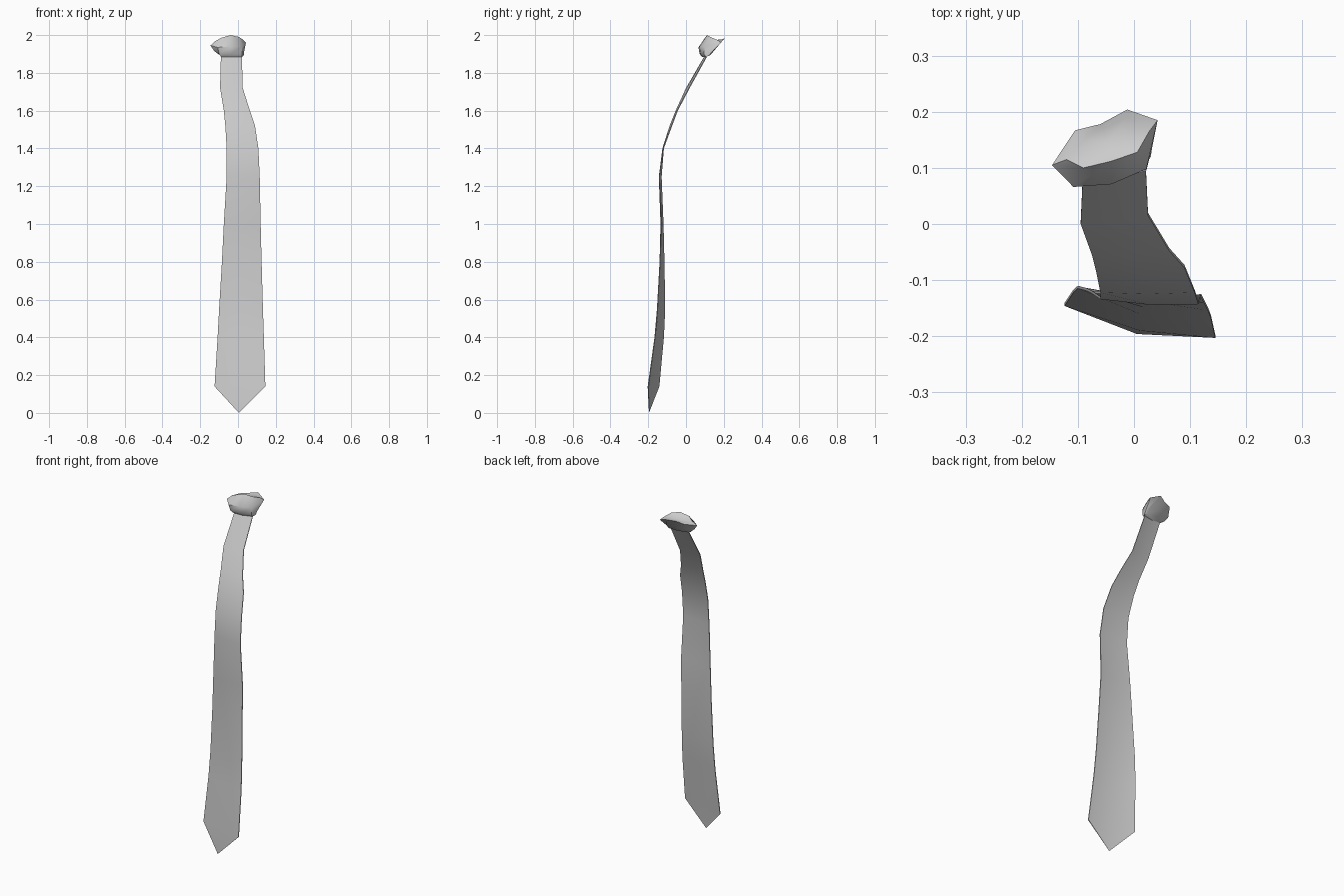
import bpy
import bmesh
from mathutils import Vector

cube = bpy.data.objects.get("Cube")
if cube:
    bpy.data.objects.remove(cube, do_unlink=True)


def make_material(name, colour):
    material = bpy.data.materials.new(name)
    material.use_nodes = True
    material.diffuse_color = colour
    shader = next(n for n in material.node_tree.nodes if n.type == 'BSDF_PRINCIPLED')
    shader.inputs["Base Color"].default_value = colour
    return material


cloth = make_material("light grey cloth", (0.6, 0.6, 0.6, 1))


def finish(name, bm, sharp_angle):
    """Turn the bmesh into a smooth shaded object with consistent normals."""
    bmesh.ops.recalc_face_normals(bm, faces=bm.faces)
    mesh = bpy.data.meshes.new(name)
    bm.to_mesh(mesh)
    bm.free()
    mesh.materials.append(cloth)
    obj = bpy.data.objects.new(name, mesh)
    bpy.context.collection.objects.link(obj)
    bpy.ops.object.select_all(action='DESELECT')
    bpy.context.view_layer.objects.active = obj
    obj.select_set(True)
    bpy.ops.object.shade_smooth_by_angle(angle=sharp_angle)
    return obj


def bridge(bm, first, second, closed):
    """Join two rows of vertices with quads."""
    count = len(first)
    for i in range(count if closed else count - 1):
        j = (i + 1) % count
        bm.faces.new((first[i], first[j], second[j], second[i]))


# Hanging blade: height, then x of both edges, then y of edge, middle, edge
blade_rows = [
    (1.91, -.09, .02, .11, .11, .12),
    (1.72, -.095, .025, 0, .005, .015),
    (1.6, -.075, .063, -.055, -.055, -.048),
    (1.52, -.067, .09, -.087, -.087, -.078),
    (1.4, -.06, .108, -.122, -.125, -.122),
    (1.25, -.06, .115, -.134, -.144, -.143),
    (1, -.075, .12, -.124, -.135, -.13),
    (.8, -.085, .125, -.119, -.137, -.14),
    (.55, -.1, .132, -.115, -.148, -.154),
    (.4, -.108, .137, -.122, -.162, -.167),
    (.14, -.124, .145, -.146, -.19, -.203),
]

bm = bmesh.new()
thickness = Vector((0, .005, 0))
front_rows, back_rows = [], []
for z, left, right, *depths in blade_rows:
    xs = (left, (left + right) / 2, right)
    points = [Vector((x, y, z)) for x, y in zip(xs, depths)]
    front_rows.append([bm.verts.new(p) for p in points])
    back_rows.append([bm.verts.new(p + thickness) for p in points])

# Front and back cloth, each closed by a pointed tip
tip = bm.verts.new((.005, -.196, 0))
for rows in (front_rows, back_rows):
    for upper, lower in zip(rows, rows[1:]):
        bridge(bm, upper, lower, closed=False)
    last = rows[-1]
    for a, b in zip(last, last[1:]):
        bm.faces.new((a, b, tip))

# Side seams, tip seams and top seam
for column in (0, -1):
    bridge(bm, [r[column] for r in front_rows], [r[column] for r in back_rows], closed=False)
    bm.faces.new((front_rows[-1][column], back_rows[-1][column], tip))
bridge(bm, front_rows[0], back_rows[0], closed=False)
finish("tie_blade", bm, sharp_angle=.8)

# Knot: rings from the pinched underside up to the ridge, starting at its right
# end and passing the front; the back rim flares out behind
knot_rings = [
    [(-.095, .11, 1.893), (-.09, .085, 1.885), (-.035, .09, 1.883), (.02, .105, 1.885),
     (.03, .12, 1.89), (.02, .13, 1.895), (-.03, .13, 1.895), (-.08, .12, 1.895)],
    [(-.125, .1, 1.915), (-.1, .072, 1.9), (-.04, .077, 1.9), (.022, .095, 1.9),
     (.032, .135, 1.91), (.02, .155, 1.925), (-.035, .15, 1.925), (-.09, .135, 1.92)],
    [(-.146, .105, 1.945), (-.108, .066, 1.935), (-.04, .071, 1.94), (.022, .098, 1.94),
     (.042, .185, 1.96), (-.012, .204, 1.982), (-.06, .178, 1.975), (-.105, .167, 1.965)],
    [(-.12, .115, 1.968), (-.09, .1, 1.985), (-.04, .112, 2), (.006, .128, 1.99),
     (.027, .165, 1.975), (-.012, .19, 1.977), (-.055, .17, 1.972), (-.09, .15, 1.968)],
]

bm = bmesh.new()
rings = [[bm.verts.new(p) for p in ring] for ring in knot_rings]
for lower, upper in zip(rings, rings[1:]):
    bridge(bm, lower, upper, closed=True)
bm.faces.new(rings[0])

# Sunken top of the knot
hollow = bm.verts.new((-.045, .145, 1.972))
top = rings[-1]
for a, b in zip(top, top[1:] + top[:1]):
    bm.faces.new((a, b, hollow))
finish("tie_knot", bm, sharp_angle=.7)
